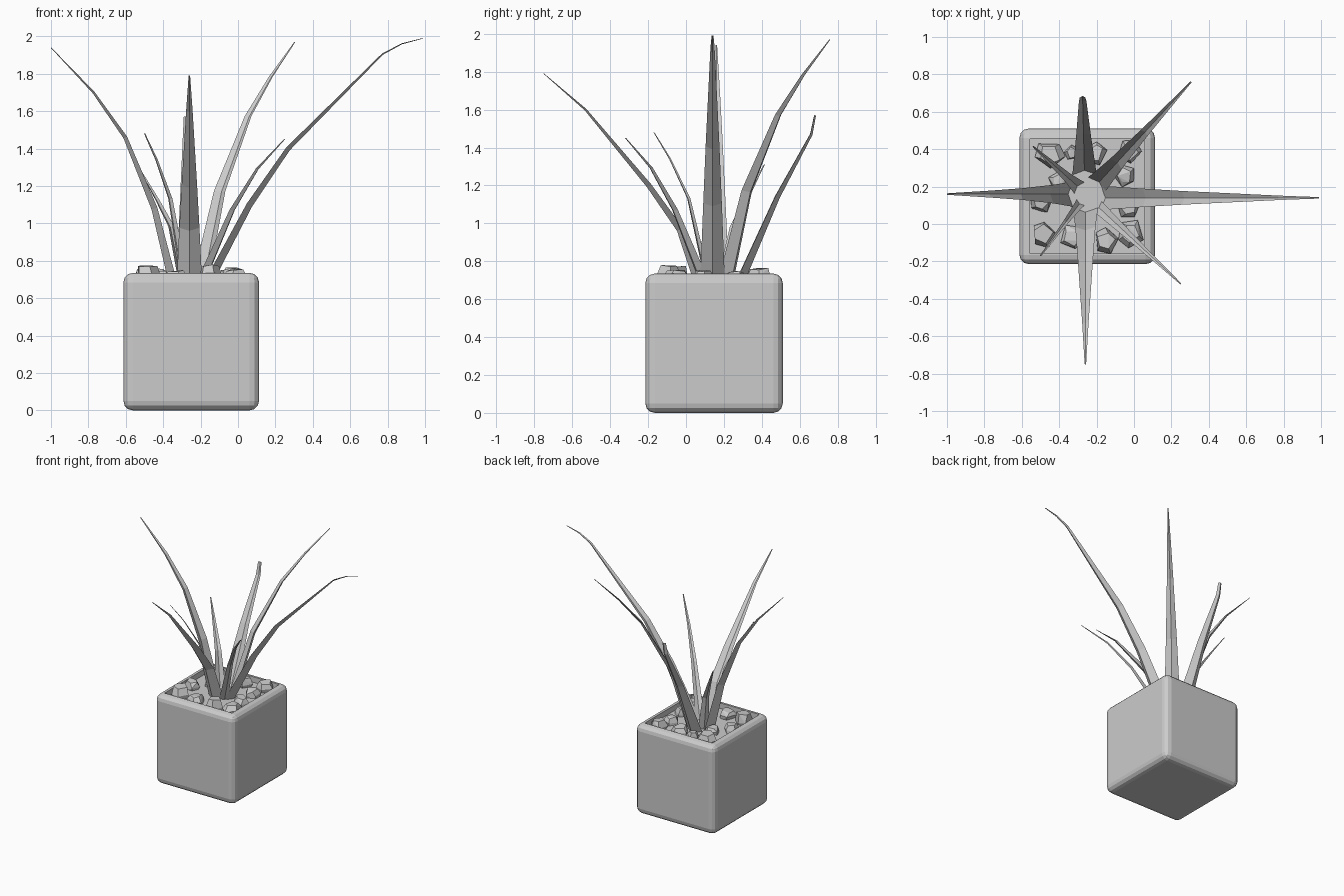
import bpy, bmesh, math, random
from mathutils import Vector, Matrix

if "Cube" in bpy.data.objects:
    bpy.data.objects.remove(bpy.data.objects["Cube"])

random.seed(4)
CX, CY = -0.25, 0.148


def finish(name, bm):
    bmesh.ops.recalc_face_normals(bm, faces=bm.faces)
    me = bpy.data.meshes.new(name)
    bm.to_mesh(me)
    bm.free()
    ob = bpy.data.objects.new(name, me)
    bpy.context.collection.objects.link(ob)
    return ob


# Cube pot: rounded edges, sunken soil bed in the top
bm = bmesh.new()
bmesh.ops.create_cube(bm, size=1, matrix=Matrix.Translation((CX, CY, 0.3675))
                      @ Matrix.Diagonal((0.725, 0.725, 0.735, 1)))
bmesh.ops.bevel(bm, geom=bm.edges[:], offset=0.05, segments=3, profile=0.5, affect='EDGES')
top = max(bm.faces, key=lambda f: f.calc_center_median().z)
bmesh.ops.inset_region(bm, faces=[top], thickness=0.008)
sunk = bmesh.ops.extrude_discrete_faces(bm, faces=[top])["faces"][0]
bmesh.ops.translate(bm, verts=sunk.verts, vec=(0, 0, -0.045))
finish("pot", bm)


# Leaves: folded, keeled blades tapering along a bent path
def leaf(name, base, tip, path, width, end=0.008):
    base, tip = Vector((*base, 0)), Vector((*tip, 0))
    side = (tip - base).normalized().cross(Vector((0, 0, 1)))
    pts = [base.lerp(tip, f) + Vector((0, 0, z)) for f, z in path]
    dist = [0]
    for a, b in zip(pts, pts[1:]):
        dist.append(dist[-1] + (b - a).length)
    bm = bmesh.new()
    rings = []
    for i, p in enumerate(pts):
        t = (pts[min(i + 1, len(pts) - 1)] - pts[max(i - 1, 0)]).normalized()
        n = side.cross(t)
        w = width + (end - width) * dist[i] / dist[-1]
        section = [(-0.5, 0.13), (0, -0.05), (0.5, 0.13), (0, -0.2)]
        rings.append([bm.verts.new(p + side * a * w + n * b * w) for a, b in section])
    for r, s in zip(rings, rings[1:]):
        for k in range(4):
            bm.faces.new((r[k], r[(k + 1) % 4], s[(k + 1) % 4], s[k]))
    bm.faces.new(rings[0])
    bm.faces.new(rings[-1])
    finish(name, bm)


leaf("leaf_left", (-0.345, 0.16), (-1.0, 0.16),
     [(0, .69), (.15, 1.08), (.39, 1.46), (.65, 1.70), (1, 1.94)], 0.135)
leaf("leaf_front", (-0.26, 0.07), (-0.26, -0.75),
     [(0, .69), (.12, .97), (.32, 1.20), (.73, 1.60), (1, 1.79)], 0.135)
leaf("leaf_right", (-0.16, 0.14), (0.99, 0.14),
     [(0, .69), (.19, 1.10), (.37, 1.40), (.81, 1.905), (.9, 1.96), (1, 1.99)], 0.13)
leaf("leaf_back", (-0.265, 0.28), (-0.275, 0.68),
     [(0, .69), (.5, 1.14), (.95, 1.47), (1, 1.57)], 0.13, 0.03)
leaf("leaf_back_right", (-0.19, 0.22), (0.305, 0.76),
     [(0, .69), (.2, 1.17), (.5, 1.57), (.74, 1.78), (1, 1.97)], 0.12)
leaf("leaf_front_right", (-0.19, 0.09), (0.25, -0.32),
     [(0, .69), (.37, 1.07), (.67, 1.29), (1, 1.45)], 0.07)
leaf("leaf_front_left", (-0.29, 0.11), (-0.5, -0.17),
     [(0, .69), (.35, 1.13), (.7, 1.34), (1, 1.48)], 0.05)
leaf("leaf_back_left", (-0.30, 0.20), (-0.54, 0.415),
     [(0, .69), (.25, .98), (.55, 1.12), (.85, 1.25), (1, 1.31)], 0.08)


# Stones: chipped blocks, x, y, size, top height
stones = [(-.45, .37, .14, .765), (-.21, .38, .12, .76), (-.02, .39, .12, .765),
          (-.05, .26, .11, .75), (-.03, .09, .11, .755), (-.02, -.05, .13, .755),
          (-.15, -.09, .12, .78), (-.33, -.07, .12, .75), (-.485, -.055, .13, .78),
          (-.50, .12, .11, .755), (-.40, .23, .10, .75), (-.33, .38, .08, .745)]
for i, (x, y, s, top_z) in enumerate(stones):
    bm = bmesh.new()
    angle = random.uniform(-0.5, 0.5)
    for z, k in ((0.675, 0.43), (0.72, 0.5), (top_z, 0.34)):
        for q in range(5):
            a = angle + math.tau * (q + random.uniform(-.2, .2)) / 5
            r = s * k * random.uniform(1.0, 1.25)
            bm.verts.new((x + r * math.cos(a), y + r * math.sin(a),
                          z - random.uniform(0, .012)))
    hull = bmesh.ops.convex_hull(bm, input=bm.verts[:])
    loose = [v for v in bm.verts if not v.link_faces]
    bmesh.ops.delete(bm, geom=loose, context='VERTS')
    bmesh.ops.dissolve_limit(bm, angle_limit=0.2, verts=bm.verts[:], edges=bm.edges[:])
    finish(f"stone_{i + 1}", bm)
